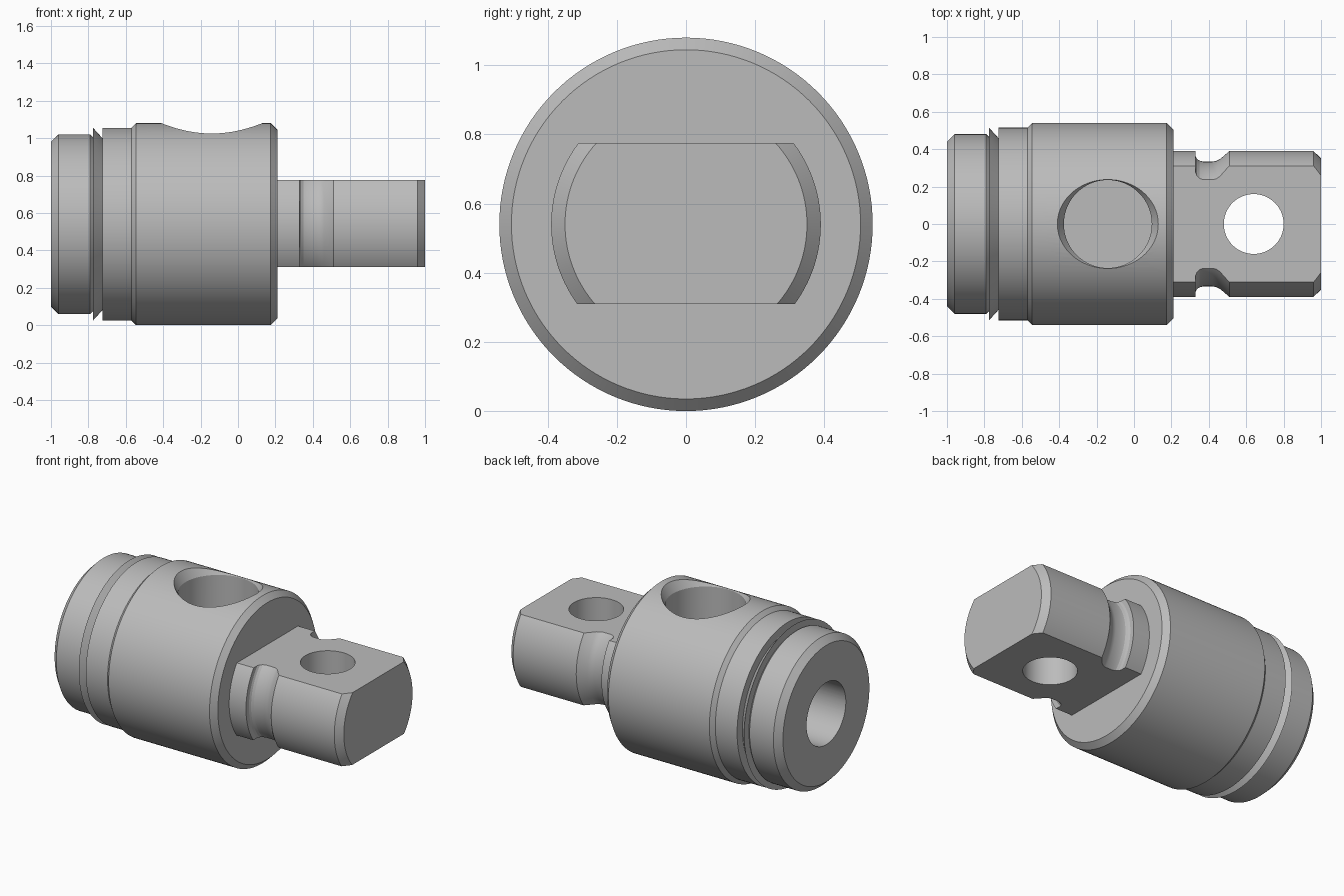
import bpy
import bmesh
import math
from mathutils import Matrix, Vector

AXIS_Z = 0.54

cube = bpy.data.objects.get("Cube")
if cube:
    bpy.data.objects.remove(cube, do_unlink=True)

steel = bpy.data.materials.new("grey steel")
steel.use_nodes = True
GREY = (0.5, 0.5, 0.5, 1)
steel.diffuse_color = GREY
steel.node_tree.nodes["Principled BSDF"].inputs["Base Color"].default_value = GREY


def add_object(name, bm):
    bmesh.ops.recalc_face_normals(bm, faces=bm.faces)
    mesh = bpy.data.meshes.new(name)
    bm.to_mesh(mesh)
    bm.free()
    mesh.materials.append(steel)
    obj = bpy.data.objects.new(name, mesh)
    bpy.context.collection.objects.link(obj)
    return obj


def turned(name, profile, matrix, steps=128):
    """Solid of revolution about local x from (position, radius) points."""
    bm = bmesh.new()
    points = [(profile[0][0], 0)] + profile + [(profile[-1][0], 0)]
    verts = [bm.verts.new((x, 0, r)) for x, r in points]
    edges = [bm.edges.new(pair) for pair in zip(verts, verts[1:])]
    bmesh.ops.spin(bm, geom=verts + edges, cent=(0, 0, 0), axis=(1, 0, 0),
                   angle=math.tau, steps=steps)
    bmesh.ops.remove_doubles(bm, verts=bm.verts, dist=1e-5)
    bmesh.ops.transform(bm, matrix=matrix, verts=bm.verts)
    return add_object(name, bm)


def box(name, low, high):
    bm = bmesh.new()
    bmesh.ops.create_cube(bm, size=1)
    low, high = Vector(low), Vector(high)
    bmesh.ops.scale(bm, vec=high - low, verts=bm.verts)
    bmesh.ops.translate(bm, vec=(low + high) / 2, verts=bm.verts)
    return add_object(name, bm)


def cut(obj, cutter, operation="DIFFERENCE"):
    """Apply a boolean, then discard the cutter."""
    cutter.hide_render = True
    mod = obj.modifiers.new("cut", "BOOLEAN")
    mod.object = cutter
    mod.operation = operation
    mod.solver = "EXACT"
    select(obj)
    bpy.ops.object.modifier_apply(modifier=mod.name)
    bpy.data.objects.remove(cutter, do_unlink=True)


def select(obj):
    bpy.ops.object.select_all(action="DESELECT")
    obj.select_set(True)
    bpy.context.view_layer.objects.active = obj


along_x = Matrix.Translation((0, 0, AXIS_Z))


def upright(x):
    return Matrix.Translation((x, 0, 0)) @ Matrix.Rotation(-math.pi / 2, 4, "Y")


# Stepped round body with a ring groove
body = turned("valve_body", [
    (-1, 0.44), (-0.96, 0.48), (-0.79, 0.48), (-0.775, 0.465),
    (-0.775, 0.515), (-0.725, 0.46), (-0.725, 0.515), (-0.57, 0.515),
    (-0.545, 0.54), (0.175, 0.54), (0.21, 0.505)], along_x)

# Blind lengthwise bore with a drill point
cut(body, turned("axial_bore", [(-1.1, 0.2), (0.055, 0.2), (0.17, 0.005)], along_x))

# Countersunk port from the top into the bore
cut(body, turned("top_port", [(0.5, 0.235), (1.02, 0.235), (1.12, 0.293)],
                 upright(-0.14)))

# Necked shank, flattened above and below
shank = turned("shank", [
    (0.2, 0.39), (0.33, 0.39), (0.33, 0.36), (0.337, 0.348), (0.35, 0.339),
    (0.37, 0.334), (0.42, 0.334), (0.44, 0.337), (0.46, 0.347),
    (0.51, 0.39), (0.96, 0.39), (1, 0.35)], along_x)
cut(shank, box("flats", (0, -1, 0.31), (2, 1, 0.775)), "INTERSECT")

# Pin hole through the shank
cut(shank, turned("pin_hole", [(0.1, 0.16), (1, 0.16)], upright(0.64)))

for part in (body, shank):
    select(part)
    bpy.ops.object.shade_smooth_by_angle(angle=math.radians(20))
